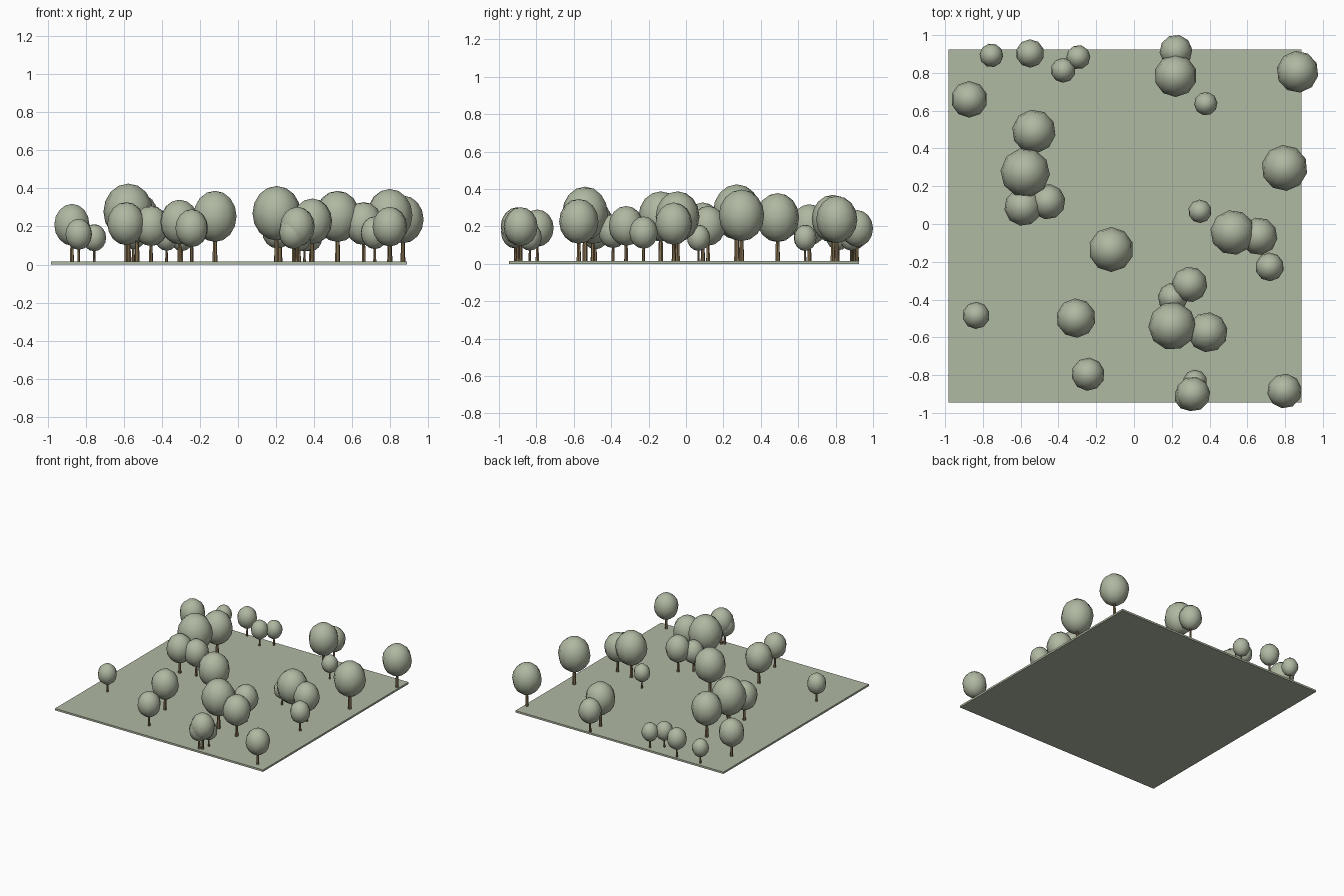
import bpy, math, random

random.seed(4)


def material(name, rgb):
    m = bpy.data.materials.new(name)
    m.diffuse_color = (*rgb, 1)
    return m


leaf = material("leaf green", (0.43, 0.48, 0.36))
grass = material("grass green", (0.43, 0.48, 0.36))
bark = material("bark brown", (0.23, 0.16, 0.08))

TOP = 0.015  # height of the ground surface

# Ground slab
bpy.ops.mesh.primitive_cube_add(size=1, location=(-0.048, -0.011, TOP / 2))
ground = bpy.context.object
ground.name = "ground_slab"
ground.scale = (1.87, 1.87, TOP)
ground.data.materials.append(grass)

# Trees: x, y, crown radius
trees = [
    (-0.755, 0.893, 0.063), (-0.55, 0.903, 0.075), (-0.375, 0.814, 0.066),
    (-0.295, 0.883, 0.064), (0.222, 0.915, 0.087), (0.22, 0.785, 0.113),
    (0.866, 0.806, 0.111), (-0.872, 0.66, 0.097), (0.38, 0.637, 0.062),
    (-0.53, 0.49, 0.116), (-0.576, 0.272, 0.131), (-0.457, 0.118, 0.094),
    (-0.587, 0.09, 0.1), (0.349, 0.067, 0.062), (0.797, 0.297, 0.122),
    (0.523, -0.045, 0.119), (0.66, -0.065, 0.1), (0.718, -0.227, 0.076),
    (-0.121, -0.135, 0.119), (-0.836, -0.484, 0.072), (-0.307, -0.498, 0.104),
    (0.295, -0.32, 0.094), (0.206, -0.39, 0.08), (0.203, -0.54, 0.127),
    (0.39, -0.573, 0.106), (-0.243, -0.795, 0.088), (0.323, -0.835, 0.064),
    (0.312, -0.9, 0.092), (0.29, -0.912, 0.077), (0.797, -0.884, 0.092),
]

for i, (x, y, r) in enumerate(trees, 1):
    turn = random.uniform(0, math.tau)
    # Tapered trunk reaching into the crown
    h = 1.25 * r
    bpy.ops.mesh.primitive_cone_add(vertices=6, radius1=0.115 * r, radius2=0.08 * r, depth=h,
                                    location=(x, y, TOP + h / 2), rotation=(0, 0, turn))
    trunk = bpy.context.object
    trunk.name = f"trunk_{i}"
    trunk.data.materials.append(bark)
    # Slightly tall rounded crown
    bpy.ops.mesh.primitive_uv_sphere_add(segments=10, ring_count=8, radius=r,
                                         location=(x, y, TOP + 2 * r), rotation=(0, 0, turn))
    crown = bpy.context.object
    crown.name = f"crown_{i}"
    crown.scale.z = 1.13
    crown.data.materials.append(leaf)
    bpy.ops.object.shade_smooth()
